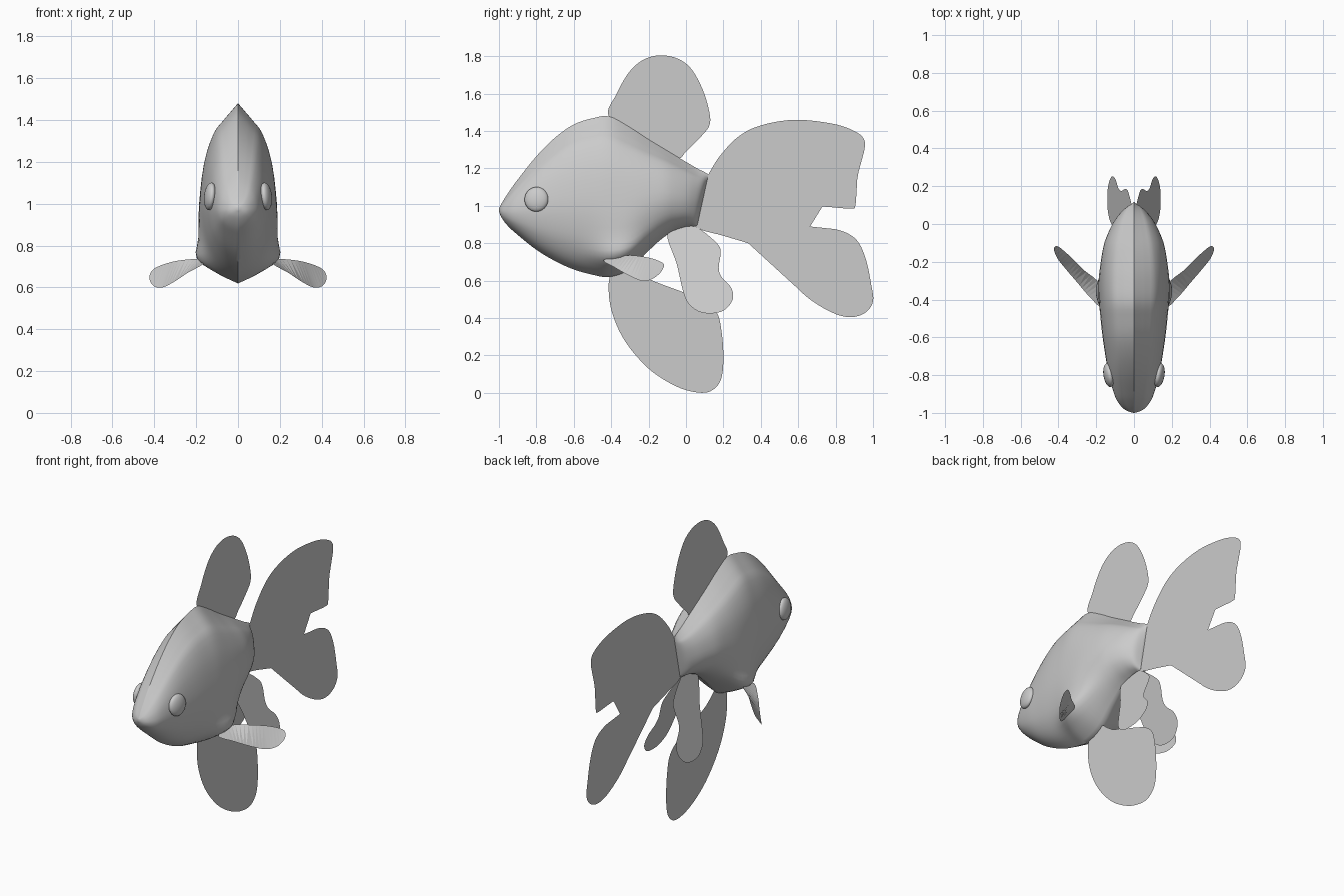
import bpy, bmesh, math
from mathutils import Vector

if "Cube" in bpy.data.objects:
    bpy.data.objects.remove(bpy.data.objects["Cube"])

grey = bpy.data.materials.new("plain grey")
grey.diffuse_color = (0.6, 0.6, 0.6, 1)
grey.use_nodes = True
grey.node_tree.nodes["Principled BSDF"].inputs["Base Color"].default_value = grey.diffuse_color


def spline(pts, steps, closed=False):
    """Catmull-Rom resampling of a list of points of any dimension."""
    n, out = len(pts), []
    pick = (lambda i: pts[i % n]) if closed else (lambda i: pts[max(0, min(n - 1, i))])
    for i in range(n if closed else n - 1):
        p = [pick(i + k) for k in (-1, 0, 1, 2)]
        for s in range(steps):
            t = s / steps
            out.append([0.5 * (2 * b + (c - a) * t + (2 * a - 5 * b + 4 * c - d) * t * t
                               + (3 * b - a - 3 * c + d) * t ** 3)
                        for a, b, c, d in zip(*p)])
    if not closed:
        out.append(list(pts[-1]))
    return out


def finish(bm, name, smooth=True):
    me = bpy.data.meshes.new(name)
    bm.to_mesh(me)
    bm.free()
    me.materials.append(grey)
    ob = bpy.data.objects.new(name, me)
    bpy.context.collection.objects.link(ob)
    if smooth:
        bpy.ops.object.select_all(action='DESELECT')
        ob.select_set(True)
        bpy.context.view_layer.objects.active = ob
        bpy.ops.object.shade_smooth_by_angle(angle=math.radians(45))
    return ob


def sheet(name, pts):
    """Flat fin from a smoothed closed outline of 3D points."""
    bm = bmesh.new()
    f = bm.faces.new([bm.verts.new(p) for p in spline(pts, 5, True)])
    bmesh.ops.triangulate(bm, faces=[f])
    return finish(bm, name, False)


# Body: stations of (y, top z, bottom z, half width)
stations = [(-1, .985, .97, .004), (-.985, 1.015, .935, .045), (-.95, 1.07, .89, .08),
            (-.9, 1.14, .845, .105), (-.8, 1.265, .765, .133), (-.7, 1.365, .705, .151),
            (-.6, 1.435, .66, .166), (-.5, 1.468, .632, .177), (-.41, 1.478, .62, .184),
            (-.3, 1.42, .66, .186), (-.2, 1.355, .76, .176), (-.1, 1.295, .845, .157),
            (0, 1.235, .88, .122), (.06, 1.20, .89, .09), (.1, 1.18, .89, .055),
            (.12, 1.168, .895, .005)]
# Cross-section: (height fraction, plain width, width at the pectoral root)
section = [(1, 0, 0), (.95, .2, .2), (.9, .4, .4), (.83, .64, .64), (.67, .88, .88),
           (.44, 1, 1), (.25, .9, 1.02), (.13, .68, 1.06), (.05, .38, .52), (0, 0, 0)]
prof = spline(section, 3)

bm = bmesh.new()
rings = []
for y, zt, zb, w in spline(stations, 4):
    flare = math.exp(-((y + .36) / .13) ** 2)
    shear = max(0, min(1, (y + .1) / .22)) * .06
    half = [(w * (a + (b - a) * flare), y - shear * (1 - s), zb + (zt - zb) * s)
            for s, a, b in prof]
    loop = half + [(-x, yy, z) for x, yy, z in half[-2:0:-1]]
    rings.append([bm.verts.new(p) for p in loop])
for r0, r1 in zip(rings, rings[1:]):
    for i in range(len(r0)):
        j = (i + 1) % len(r0)
        bm.faces.new((r0[i], r0[j], r1[j], r1[i]))
bm.faces.new(rings[0])
bm.faces.new(rings[-1])
bmesh.ops.recalc_face_normals(bm, faces=bm.faces)
finish(bm, "body")

# Fins on the centre plane, outlines as (y, z)
centre_fins = {
    "dorsal_fin": [(-.41, 1.47), (-.37, 1.6), (-.3, 1.72), (-.22, 1.785), (-.13, 1.805),
                   (-.04, 1.785), (.03, 1.73), (.09, 1.62), (.125, 1.5), (.125, 1.43),
                   (.08, 1.37), (0, 1.29), (-.05, 1.255), (-.2, 1.33)],
    "tail_fin": [(.08, 1.1), (.115, 1.16), (.18, 1.265), (.28, 1.37), (.4, 1.43),
                 (.58, 1.46), (.78, 1.44), (.9, 1.4), (.952, 1.355), (.952, 1.29),
                 (.922, 1.2), (.913, 1.1), (.905, 1.0), (.88, .985), (.75, .995),
                 (.62, 1.0), (.575, .985), (.575, .94), (.62, .9), (.7, .885),
                 (.82, .87), (.91, .82), (.96, .72), (.99, .58), (1.0, .49),
                 (.96, .43), (.88, .405), (.78, .43), (.65, .51), (.53, .63),
                 (.44, .74), (.36, .79), (.2, .84), (.06, .885), (.04, .98)],
    "anal_fin": [(-.4, .64), (-.41, .5), (-.37, .36), (-.3, .24), (-.2, .13), (-.1, .06),
                 (0, .015), (.1, .001), (.16, .03), (.192, .09), (.2, .2), (.19, .33),
                 (.165, .43), (.1, .49), (-.02, .54), (-.2, .61), (-.3, .68)],
}
for name, outline in centre_fins.items():
    sheet(name, [(0, y, z) for y, z in outline])

# Paired parts
pelvic = [(-.1, .85), (-.05, .69), (-.005, .51), (.05, .445), (.12, .425), (.2, .44),
          (.25, .5), (.24, .565), (.19, .62), (.175, .67), (.185, .75), (.165, .8),
          (.06, .885), (-.02, .9)]
pectoral = [(.17, -.44, .71), (.24, -.38, .67), (.3, -.31, .63), (.36, -.24, .6),
            (.4, -.19, .605), (.42, -.15, .63), (.422, -.125, .66), (.4, -.12, .69),
            (.34, -.17, .715), (.27, -.24, .73), (.18, -.32, .735)]
for side, label in ((1, "right"), (-1, "left")):
    sheet("pelvic_fin_" + label, [(side * (.14 - .3 * (z - .43)), y, z) for y, z in pelvic])
    sheet("pectoral_fin_" + label, [(side * x, y, z) for x, y, z in pectoral])
    # Eye: flattened ball turned slightly forward
    bm = bmesh.new()
    bmesh.ops.create_uvsphere(bm, u_segments=32, v_segments=16, radius=1)
    eye = finish(bm, "eye_" + label)
    eye.scale = (.028, .064, .066)
    eye.location = (side * .133, -.8, 1.035)
    eye.rotation_euler = (0, side * math.radians(-6), side * math.radians(-9))
